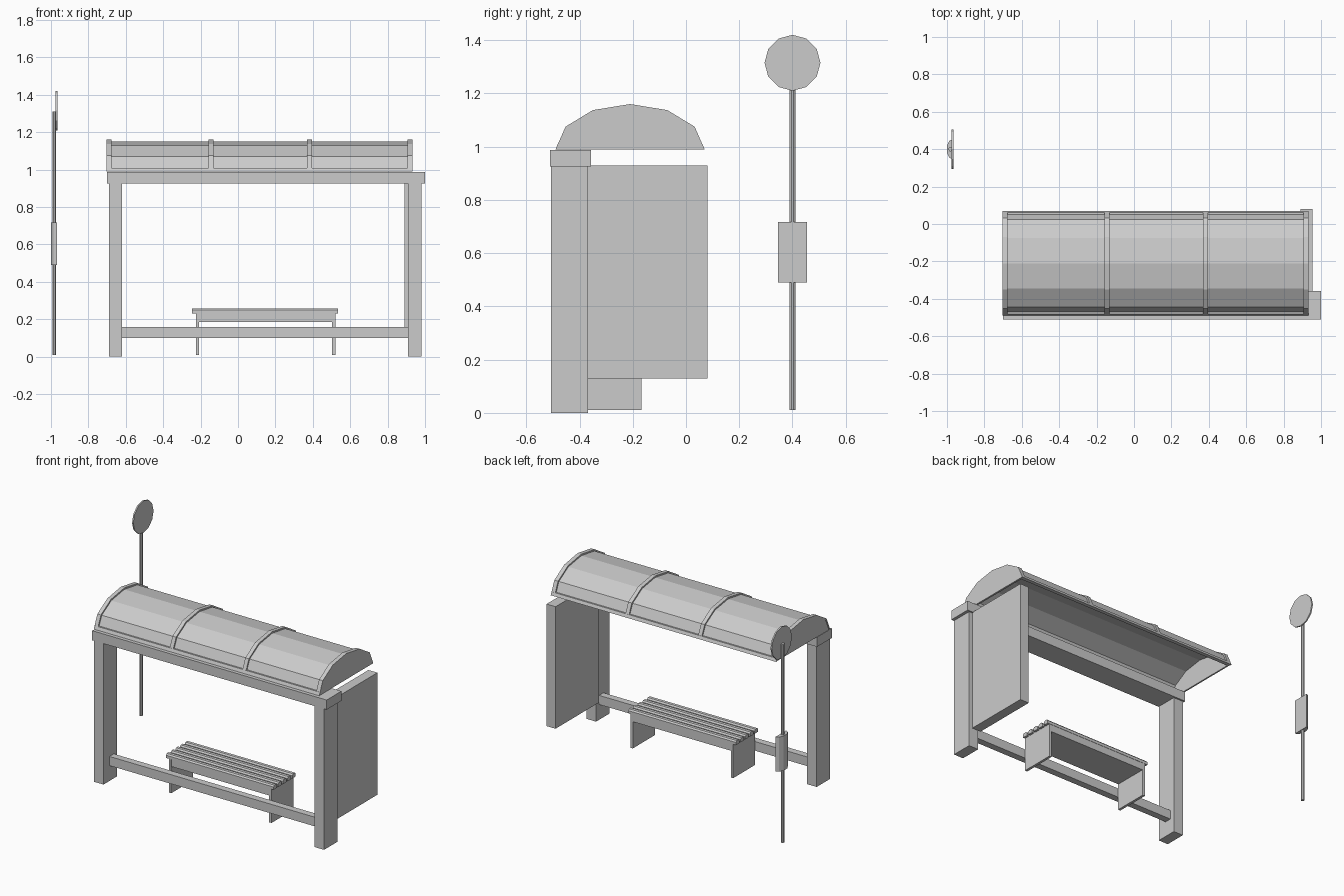
import bpy
import math

if "Cube" in bpy.data.objects:
    bpy.data.objects.remove(bpy.data.objects["Cube"])


def mesh(name, verts, faces):
    me = bpy.data.meshes.new(name)
    me.from_pydata(verts, [], faces)
    me.update()
    ob = bpy.data.objects.new(name, me)
    bpy.context.collection.objects.link(ob)
    return ob


def prism(name, outline, lo, hi, axis='x'):
    """Extrude a closed outline: (y, z) points along x, or (x, y) points along z."""
    # counter-clockwise winding keeps normals pointing outwards
    area = sum(a[0] * b[1] - b[0] * a[1] for a, b in zip(outline, outline[1:] + outline[:1]))
    if area < 0:
        outline = outline[::-1]
    n = len(outline)
    if axis == 'x':
        verts = [(e, a, b) for e in (lo, hi) for a, b in outline]
    else:
        verts = [(a, b, e) for e in (lo, hi) for a, b in outline]
    faces = [tuple(range(n))[::-1], tuple(range(n, 2 * n))]
    faces += [(i, (i + 1) % n, n + (i + 1) % n, n + i) for i in range(n)]
    return mesh(name, verts, faces)


def box(name, x0, x1, y0, y1, z0, z1):
    return prism(name, [(x0, y0), (x1, y0), (x1, y1), (x0, y1)], z0, z1, 'z')


def arc(ry, rz, cy=-0.21, cz=0.99, n=6):
    return [(cy + ry * math.cos(math.pi * i / n), cz + rz * math.sin(math.pi * i / n))
            for i in range(n + 1)]


# Frame: posts, top beam, lower rail
box("left_post", -0.69, -0.62, -0.508, -0.368, 0, 0.925)
box("right_post", 0.91, 0.98, -0.508, -0.368, 0, 0.925)
box("top_beam", -0.70, 1.0, -0.51, -0.357, 0.925, 0.988)
box("lower_rail", -0.62, 0.91, -0.445, -0.40, 0.10, 0.16)

# Side panel
box("side_panel", 0.89, 0.955, -0.37, 0.08, 0.13, 0.93)

# Barrel roof: thin shell, solid ends, raised ribs and eave strips
outer, inner, rib = arc(0.27, 0.16), arc(0.26, 0.15), arc(0.28, 0.17)
prism("roof_shell", outer + inner[::-1], -0.69, 0.92)
for side, x0, x1 in (("left", -0.70, -0.69), ("right", 0.92, 0.932)):
    prism(side + "_roof_end", rib, x0, x1)
for i, x in enumerate((-0.69, -0.145, 0.383, 0.918)):
    prism(f"roof_rib_{i + 1}", rib + outer[::-1], x - 0.013, x + 0.013)
for name, y, s in (("front_eave", -0.21 - 0.28, 1), ("back_eave", 0.07, -1)):
    prism(name, [(y, 0.99), (y + s * 0.025, 0.99), (y + s * 0.025, 1.01), (y + s * 0.008, 1.01)],
          -0.70, 0.932)

# Bench: legs, seat body, chamfered slats
box("bench_left_leg", -0.225, -0.208, -0.395, -0.167, 0.01, 0.24)
box("bench_right_leg", 0.503, 0.52, -0.395, -0.167, 0.01, 0.24)
box("bench_body", -0.208, 0.503, -0.394, -0.168, 0.185, 0.238)
slats = 5
for i in range(slats):
    y, w = -0.378 + i * 0.0485, 0.018
    prism(f"bench_slat_{i + 1}",
          [(y - w, 0.232), (y + w, 0.232), (y + w, 0.25), (y + w - 0.008, 0.259),
           (y - w + 0.008, 0.259), (y - w, 0.25)], -0.245, 0.535)

# Stop sign: pole, round plate, curved timetable box
ring = [(math.cos(math.tau * i / 8 + math.pi / 8), math.sin(math.tau * i / 8 + math.pi / 8))
        for i in range(8)]
prism("sign_pole", [(-0.982 + 0.01 * c, 0.40 + 0.012 * s) for c, s in ring], 0.01, 1.31, 'z')
prism("sign_plate", [(0.40 + 0.105 * math.cos(math.tau * i / 12),
                      1.315 + 0.105 * math.sin(math.tau * i / 12)) for i in range(12)],
      -0.975, -0.966)
prism("timetable_box", [(-0.968, 0.455), (-0.987, 0.445), (-1.0, 0.42), (-1.0, 0.38),
                        (-0.987, 0.355), (-0.968, 0.345)], 0.49, 0.717, 'z')
